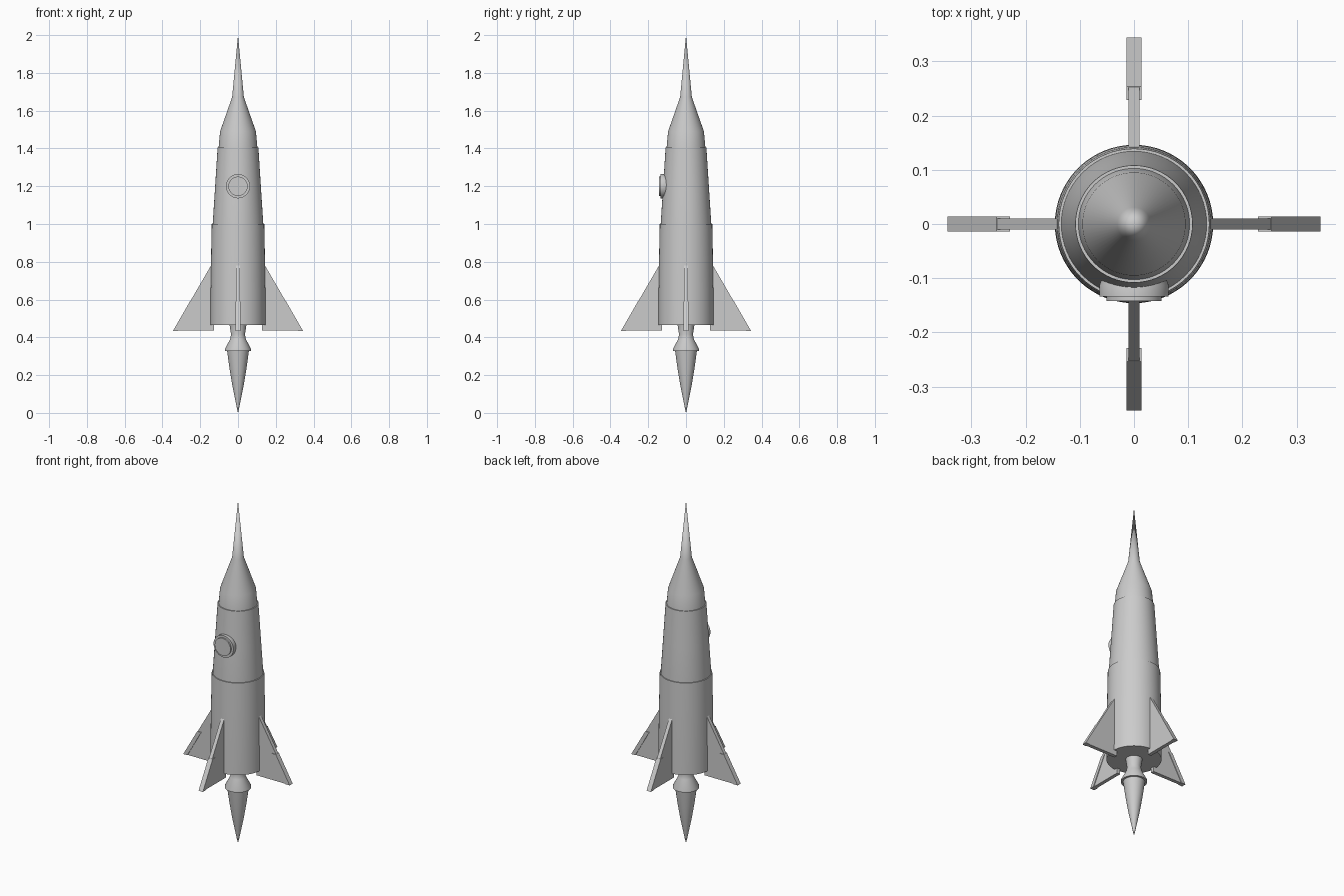
import bpy, bmesh, math
from mathutils import Matrix

if "Cube" in bpy.data.objects:
    bpy.data.objects.remove(bpy.data.objects["Cube"])

grey = bpy.data.materials.new("light_grey")
grey.diffuse_color = (0.6, 0.6, 0.6, 1)
grey.use_nodes = True
grey.node_tree.nodes["Principled BSDF"].inputs["Base Color"].default_value = grey.diffuse_color


def finish(name, bm, smooth=None):
    bmesh.ops.recalc_face_normals(bm, faces=bm.faces)
    me = bpy.data.meshes.new(name)
    bm.to_mesh(me)
    bm.free()
    me.materials.append(grey)
    ob = bpy.data.objects.new(name, me)
    bpy.context.collection.objects.link(ob)
    if smooth:
        bpy.ops.object.select_all(action='DESELECT')
        ob.select_set(True)
        bpy.context.view_layer.objects.active = ob
        bpy.ops.object.shade_smooth_by_angle(angle=math.radians(smooth))
    return ob


def lathe(name, profile, matrix=None, n=64, smooth=35):
    """Spin a (radius, height) profile around z; zero radius makes a pole."""
    bm = bmesh.new()
    rings = []
    for r, z in profile:
        if r == 0:
            rings.append([bm.verts.new((0, 0, z))] * n)
        else:
            rings.append([bm.verts.new((r * math.cos(2 * math.pi * i / n),
                                        r * math.sin(2 * math.pi * i / n), z))
                          for i in range(n)])
    for a, b in zip(rings, rings[1:]):
        for i in range(n):
            j = (i + 1) % n
            bm.faces.new(list(dict.fromkeys((a[i], a[j], b[j], b[i]))))
    if matrix:
        bm.transform(matrix)
    return finish(name, bm, smooth)


def plate(name, outline, thick, angle):
    """Extruded (radius, height) outline standing radially at an angle."""
    bm = bmesh.new()
    f = bm.faces.new([bm.verts.new((x, -thick / 2, z)) for x, z in outline])
    ext = bmesh.ops.extrude_face_region(bm, geom=[f])
    bmesh.ops.translate(bm, vec=(0, thick, 0),
                        verts=[v for v in ext["geom"] if isinstance(v, bmesh.types.BMVert)])
    bm.transform(Matrix.Rotation(angle, 4, 'Z'))
    return finish(name, bm)


# Hull sections, stepped in slightly at each seam
lathe("lower_hull", [(0, 0.465), (0.146, 0.465), (0.145, 0.65), (0.142, 0.85),
                     (0.139, 1.0), (0, 1.0)])
lathe("upper_hull", [(0, 0.99), (0.134, 0.99), (0.134, 1.0), (0.121, 1.2),
                     (0.108, 1.405), (0, 1.405)])

# Nose cone with needle tip
lathe("nose_cone", [(0, 1.40), (0.103, 1.40), (0.095, 1.49), (0.031, 1.672),
                    (0, 2.0)])

# Engine nozzle and exhaust flame
lathe("engine_nozzle", [(0, 0.47), (0.045, 0.47), (0.037, 0.415), (0.042, 0.39),
                        (0.07, 0.336), (0.07, 0.328), (0, 0.328)])
lathe("exhaust_flame", [(0, 0.33), (0.058, 0.33), (0.045, 0.235), (0.03, 0.145),
                        (0.008, 0.035), (0, 0.0)])

# Round porthole on the front, rim plus raised glass
to_front = Matrix.Translation((0, 0, 1.2)) @ Matrix.Rotation(math.pi / 2, 4, 'X')
lathe("porthole_rim", [(0, 0.09), (0.055, 0.09), (0.064, 0.113), (0.064, 0.134),
                       (0, 0.134)], to_front)
lathe("porthole_glass", [(0, 0.13), (0.051, 0.13), (0.051, 0.142), (0, 0.142)],
      to_front)

# Four fins, each with a thicker strip on the lower leading edge
for i in range(4):
    a = i * math.pi / 2
    plate(f"fin_{i + 1}", [(0.127, 0.435), (0.343, 0.435), (0.139, 0.787),
                           (0.127, 0.787)], 0.021, a)
    plate(f"fin_edge_{i + 1}", [(0.318, 0.4345), (0.344, 0.4345), (0.254, 0.591),
                                (0.229, 0.591)], 0.028, a)
